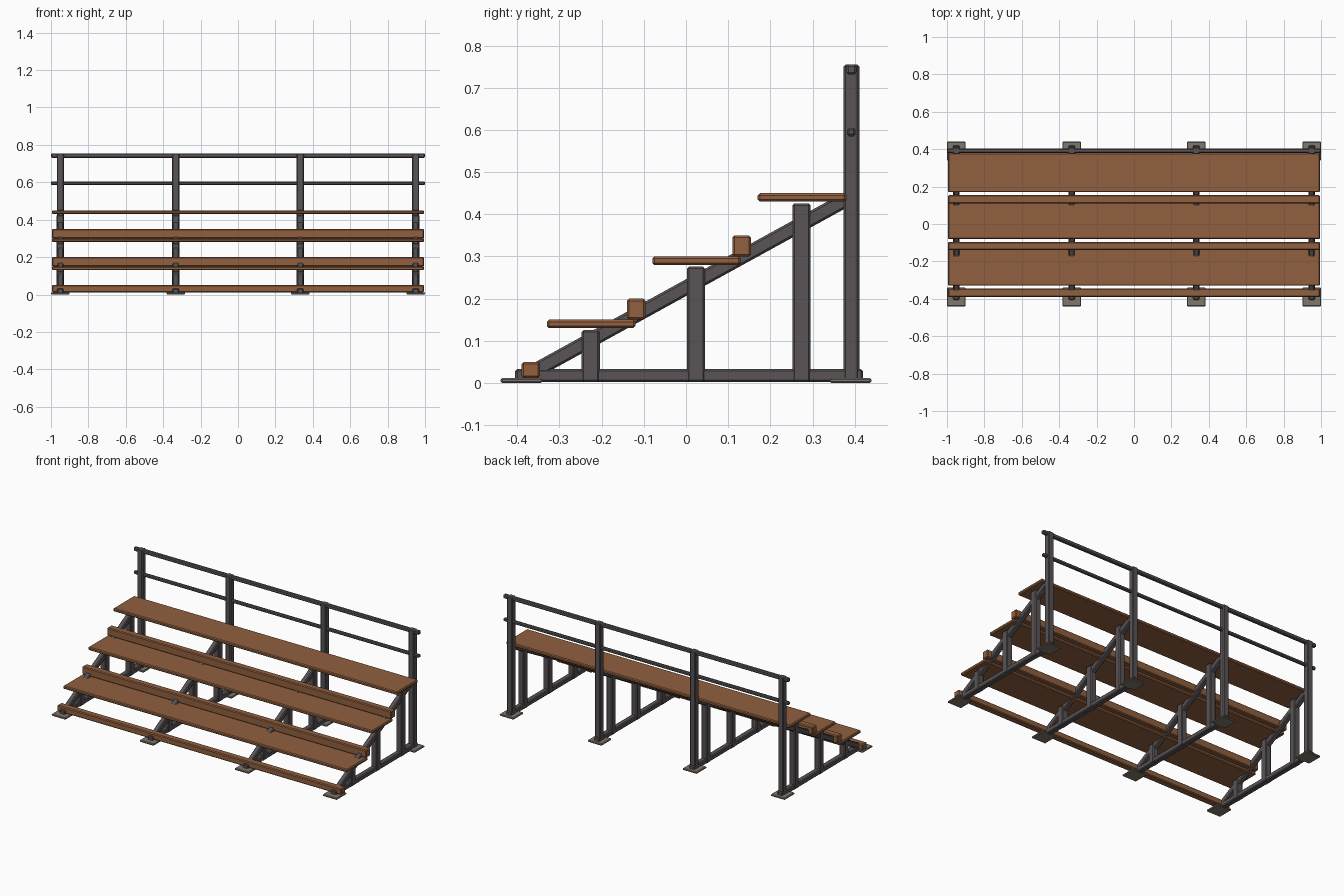
import bpy
import math
from mathutils import Matrix

cube = bpy.data.objects.get("Cube")
if cube:
    bpy.data.objects.remove(cube, do_unlink=True)


def material(name, rgb):
    mat = bpy.data.materials.new(name)
    mat.use_nodes = True
    mat.diffuse_color = (*rgb, 1)
    mat.node_tree.nodes["Principled BSDF"].inputs["Base Color"].default_value = (*rgb, 1)
    return mat


WOOD = material("brown wood", (0.28, 0.115, 0.05))
STEEL = material("dark steel", (0.1, 0.088, 0.092))
PLATE = material("grey plate", (0.22, 0.18, 0.145))


def beam(name, x, y, z, mat, bevel=0.005, tilt=0):
    """Box between (min, max) pairs, tilted about x, with chamfered edges."""
    size = [hi - lo for lo, hi in (x, y, z)]
    centre = [(hi + lo) / 2 for lo, hi in (x, y, z)]
    bpy.ops.mesh.primitive_cube_add(size=1, location=centre)
    obj = bpy.context.object
    obj.name = name
    obj.data.transform(Matrix.Diagonal((*size, 1)))
    obj.rotation_euler.x = tilt
    obj.data.materials.append(mat)
    mod = obj.modifiers.new("chamfer", "BEVEL")
    mod.width = bevel
    mod.segments = 1
    return obj


def around(c, half):
    return (c - half, c + half)


# Seat planks and foot boards, each row one step up and back
STEP_Y, STEP_Z = 0.25, 0.15
for row in range(3):
    dy, dz = row * STEP_Y, row * STEP_Z
    beam(f"seat_{row + 1}", (-0.995, 0.995), (-0.33 + dy, -0.12 + dy),
         (0.13 + dz, 0.15 + dz), WOOD)
    beam(f"foot_board_{row + 1}", (-0.995, 0.995), (-0.39 + dy, -0.346 + dy),
         (dz + (0.0 if row else 0.012), 0.05 + dz), WOOD)

# Back guard rails
beam("top_rail", (-1, 1), (0.38, 0.404), (0.731, 0.755), STEEL)
beam("middle_rail", (-1, 1), (0.382, 0.402), (0.585, 0.605), STEEL)

# Four support frames
SLOPE = math.atan(0.55)
for n, x in enumerate((-0.95, -0.333, 0.333, 0.95), 1):
    beam(f"base_beam_{n}", around(x, 0.018), (-0.405, 0.42), (0.002, 0.033), STEEL)
    run = 0.77 / math.cos(SLOPE) / 2
    beam(f"sloped_beam_{n}", around(x, 0.016), around(0, run),
         around(0.226, 0.0175), STEEL, tilt=SLOPE)
    for row in range(3):
        beam(f"seat_post_{n}_{row + 1}", around(x, 0.02),
             around(-0.226 + row * STEP_Y, 0.0215), (0.002, 0.126 + row * STEP_Z), STEEL)
    beam(f"back_post_{n}", around(x, 0.019), around(0.392, 0.019), (0.002, 0.755), STEEL)
    for end, y in (("front", -0.39), ("back", 0.39)):
        beam(f"{end}_foot_plate_{n}", around(x, 0.05), around(y, 0.05),
             (0, 0.012), PLATE, bevel=0.004)
